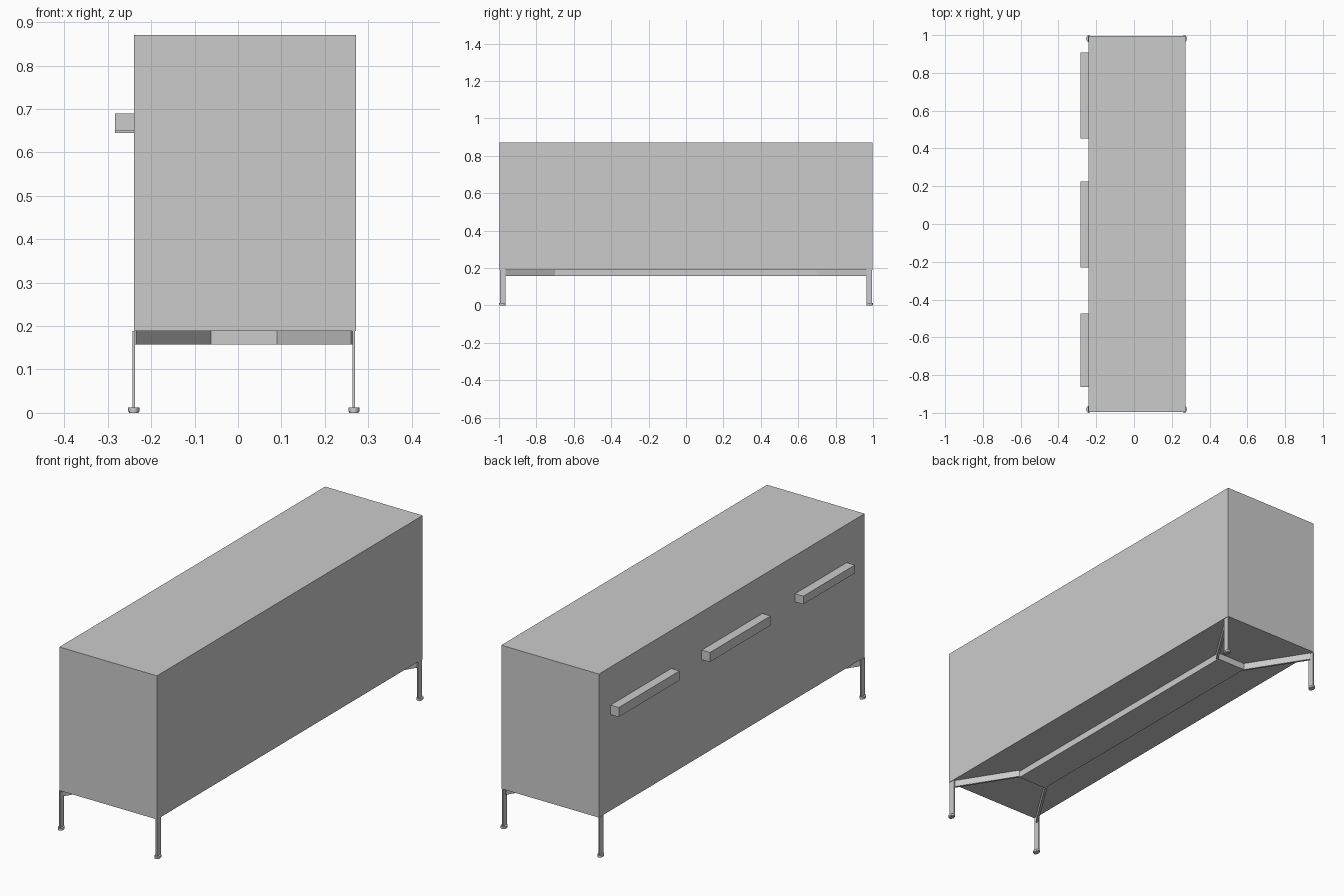
import bpy
import bmesh
from mathutils import Vector

old = bpy.data.objects.get("Cube")
if old:
    bpy.data.objects.remove(old, do_unlink=True)

# One plain grey for every part
grey = bpy.data.materials.new("plain grey")
grey.use_nodes = True
colour = (0.6, 0.6, 0.6, 1)
grey.diffuse_color = colour
grey.node_tree.nodes["Principled BSDF"].inputs["Base Color"].default_value = colour


def prism(name, outline, z0, z1):
    """Extrude a flat outline from z0 up to z1."""
    bm = bmesh.new()
    face = bm.faces.new([bm.verts.new((x, y, z0)) for x, y in outline])
    top = bmesh.ops.extrude_face_region(bm, geom=[face])["geom"]
    bmesh.ops.translate(bm, vec=(0, 0, z1 - z0),
                        verts=[v for v in top if isinstance(v, bmesh.types.BMVert)])
    bmesh.ops.recalc_face_normals(bm, faces=bm.faces)
    mesh = bpy.data.meshes.new(name)
    bm.to_mesh(mesh)
    bm.free()
    mesh.materials.append(grey)
    obj = bpy.data.objects.new(name, mesh)
    bpy.context.collection.objects.link(obj)
    return obj


def box(name, x0, x1, y0, y1, z0, z1):
    return prism(name, [(x0, y0), (x1, y0), (x1, y1), (x0, y1)], z0, z1)


def foot(name, x, y, rx, ry, z0, z1):
    """Flat oval pad."""
    bpy.ops.mesh.primitive_cylinder_add(vertices=24, radius=1, depth=1,
                                        location=(x, y, (z0 + z1) / 2))
    obj = bpy.context.object
    obj.name = name
    obj.scale = (rx, ry, z1 - z0)
    bpy.ops.object.transform_apply(location=False, rotation=False, scale=True)
    obj.data.materials.append(grey)
    bpy.ops.object.shade_smooth_by_angle()


BOTTOM, FRAME = 0.189, 0.157

# Cabinet body and its three side handles
box("cabinet_body", -0.24, 0.272, -0.996, 0.996, BOTTOM, 0.87)
handles = [(0.453, 0.908, 0.644), (-0.23, 0.225, 0.644), (-0.862, -0.475, 0.65)]
for i, (y0, y1, z0) in enumerate(handles):
    box(f"handle_{i + 1}", -0.283, -0.24, y0, y1, z0, 0.689)

# Base frame: centre panel with a thin diagonal arm to each leg
box("frame_panel", -0.062, 0.09, -0.71, 0.71, FRAME, BOTTOM)
for side, leg_x, inner_x in (("right", -0.24, -0.062), ("left", 0.267, 0.09)):
    for end, s in (("front", -1), ("back", 1)):
        tag = f"{end}_{side}"
        a, b = Vector((leg_x, s * 0.975)), Vector((inner_x, s * 0.705))
        d = (b - a).normalized()
        n = Vector((-d.y, d.x)) * 0.008
        # Trim the arm's outer corner flush with the leg plate
        lo, hi = min(leg_x, inner_x), max(leg_x, inner_x)
        outline = [a + n, b + n, b - n, a - n]
        prism(f"frame_arm_{tag}",
              [(min(max(p.x, lo), hi), p.y) for p in outline], FRAME, BOTTOM)
        y0, y1 = sorted((s * 0.964, s * 0.994))
        box(f"leg_{tag}", leg_x - 0.003, leg_x + 0.003, y0, y1, 0.01, BOTTOM)
        foot(f"foot_{tag}", leg_x, s * 0.982, 0.013, 0.018, 0.003, 0.012)
        foot(f"foot_base_{tag}", leg_x, s * 0.982, 0.011, 0.016, 0, 0.003)
